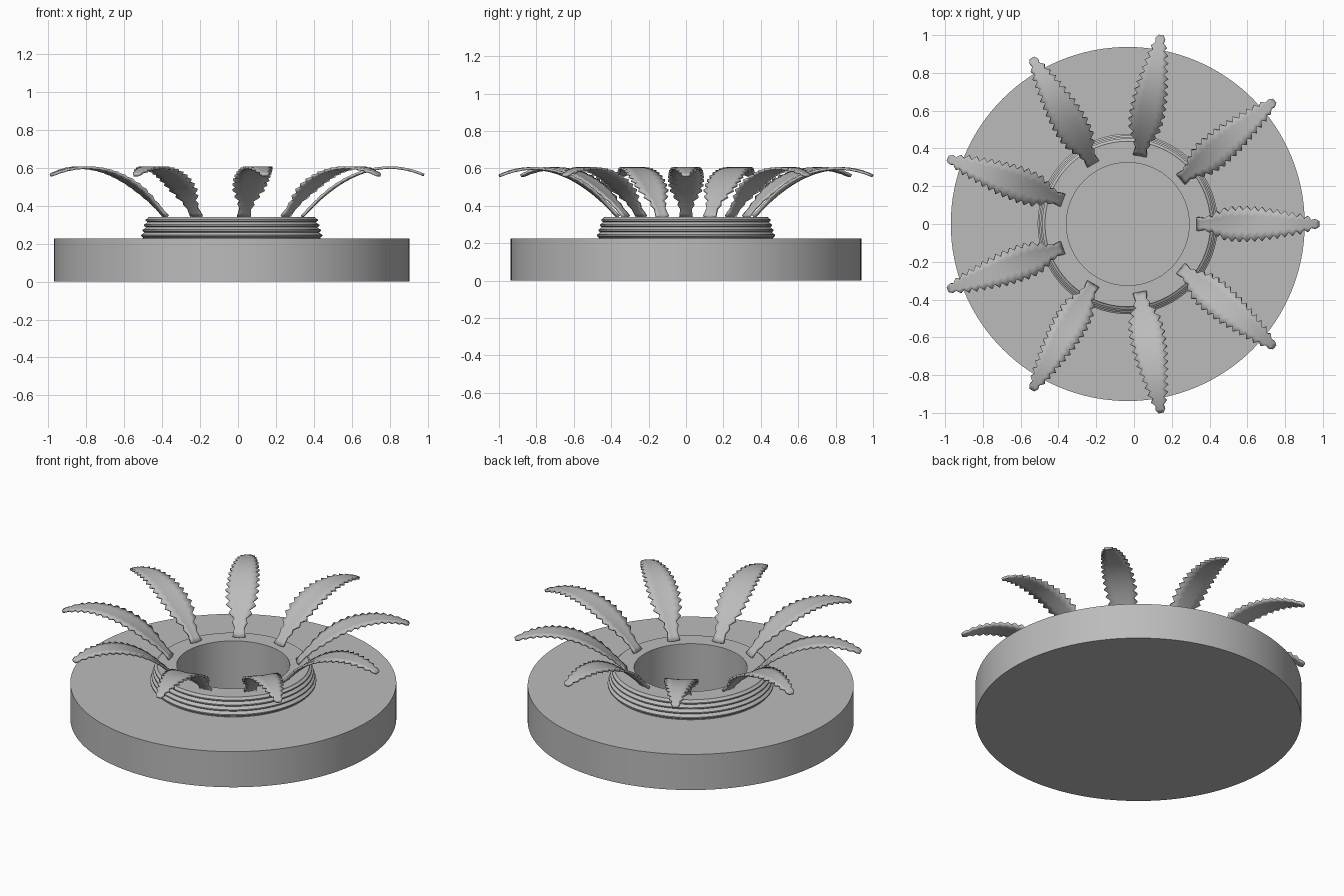
import bpy, bmesh, math

cube = bpy.data.objects.get("Cube")
if cube:
    bpy.data.objects.remove(cube, do_unlink=True)

CENTRE_X = -0.033
LEAVES = 9
TEETH = 16

grey = bpy.data.materials.new("plain grey")
grey.use_nodes = True
colour = (0.5, 0.5, 0.5, 1)
grey.diffuse_color = colour
grey.node_tree.nodes["Principled BSDF"].inputs["Base Color"].default_value = colour


def make_object(name, bm):
    bmesh.ops.recalc_face_normals(bm, faces=bm.faces)
    mesh = bpy.data.meshes.new(name)
    bm.to_mesh(mesh)
    bm.free()
    mesh.materials.append(grey)
    obj = bpy.data.objects.new(name, mesh)
    obj.location.x = CENTRE_X
    bpy.context.collection.objects.link(obj)
    return obj


def smooth(obj, angle):
    bpy.ops.object.select_all(action="DESELECT")
    obj.select_set(True)
    bpy.context.view_layer.objects.active = obj
    bpy.ops.object.shade_smooth_by_angle(angle=math.radians(angle))


def lathe(name, profile, steps=128):
    """Spin an (r, z) profile round the vertical axis."""
    bm = bmesh.new()
    verts = [bm.verts.new((r, 0, z)) for r, z in profile]
    edges = [bm.edges.new(pair) for pair in zip(verts, verts[1:])]
    bmesh.ops.spin(bm, geom=verts + edges, axis=(0, 0, 1), cent=(0, 0, 0),
                   angle=math.tau, steps=steps, use_merge=True)
    bmesh.ops.remove_doubles(bm, verts=bm.verts, dist=0.0001)
    obj = make_object(name, bm)
    smooth(obj, 30)


# Drum with a ridged collar and a deep well, as one turned profile
profile = [(0, 0), (0.937, 0), (0.937, 0.226), (0.466, 0.226)]
for i in range(4):
    z, r = 0.232 + i * 0.027, 0.477 - i * 0.008
    profile += [(r - 0.010, z), (r, z + 0.007), (r, z + 0.014), (r - 0.012, z + 0.021)]
profile += [(0.438, 0.34), (0.325, 0.34), (0.325, 0.012), (0, 0.012)]
lathe("ridged_drum", profile)


# Half width of the leaf outline along its radius
OUTLINE = [(0.37, 0.036), (0.385, 0.034), (0.41, 0.03), (0.45, 0.058), (0.52, 0.09),
           (0.60, 0.097), (0.70, 0.092), (0.80, 0.078), (0.90, 0.059),
           (0.96, 0.040), (0.99, 0.028), (1.013, 0.014)]


def half_width(r):
    for (r0, w0), (r1, w1) in zip(OUTLINE, OUTLINE[1:]):
        if r <= r1:
            return w0 + (w1 - w0) * (r - r0) / (r1 - r0)
    return OUTLINE[-1][1]


def arch(r):
    return 0.600 - 1.22 * (r - 0.833) ** 2


# Toothed leaf: arched strip with a shallow central crease
bm = bmesh.new()
rows = []
count = TEETH * 2
for i in range(count + 1):
    r = 0.37 + 0.643 * i / count
    w = half_width(r)
    if i % 2 == 0 and 2 < i < count:
        w -= min(0.024, w * 0.4)
    crease = 0.16 * max(0, 1 - (r - 0.37) / 0.4)
    rows.append([bm.verts.new((r, s * w, arch(r) + abs(s) * w * crease))
                 for s in (-1, -0.5, 0, 0.5, 1)])
for a, b in zip(rows, rows[1:]):
    for j in range(4):
        bm.faces.new((a[j], b[j], b[j + 1], a[j + 1]))
leaf = make_object("leaf_1", bm)
thick = leaf.modifiers.new("thickness", "SOLIDIFY")
thick.thickness = 0.014
thick.offset = 0
smooth(leaf, 35)

# Repeat the leaf round the collar
for k in range(1, LEAVES):
    copy = leaf.copy()
    copy.name = f"leaf_{k + 1}"
    copy.rotation_euler.z = math.tau * k / LEAVES
    bpy.context.collection.objects.link(copy)
